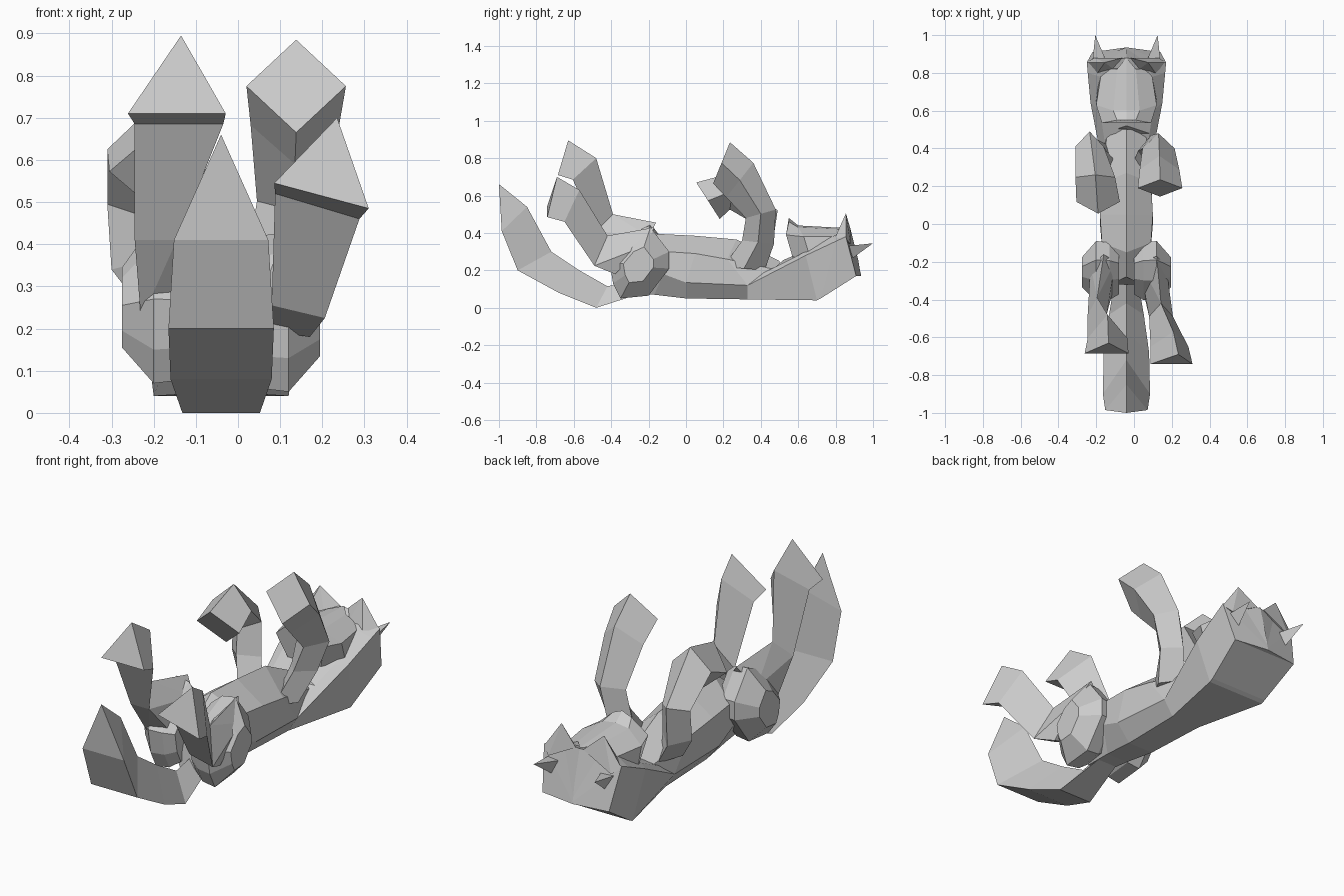
import bpy, bmesh, math

CX = -0.04  # spine line of the animal


def finish(name, bm):
    bmesh.ops.remove_doubles(bm, verts=bm.verts, dist=0.0005)
    bmesh.ops.recalc_face_normals(bm, faces=bm.faces)
    me = bpy.data.meshes.new(name)
    bm.to_mesh(me)
    bm.free()
    ob = bpy.data.objects.new(name, me)
    bpy.context.collection.objects.link(ob)
    return ob


def loft(name, rings):
    """Skin a row of rings with equal point counts and cap both ends."""
    bm = bmesh.new()
    rows = [[bm.verts.new(p) for p in r] for r in rings]
    n = len(rows[0])
    for a, b in zip(rows, rows[1:]):
        for i in range(n):
            j = (i + 1) % n
            bm.faces.new((a[i], a[j], b[j], b[i]))
    bm.faces.new(rows[0])
    bm.faces.new(rows[-1])
    return finish(name, bm)


def tri(cx, w, yf, zf, yr, zr, tilt=0, dx=0):
    """Triangular section: two outer corners and one inner ridge."""
    return [(cx - w, yf, zf + tilt), (cx + w, yf, zf - tilt), (cx + dx, yr, zr)]


def diamond(cx, w, yf, zf, yb, zb):
    ym, zm = (yf + yb) / 2, (zf + zb) / 2
    return [(cx, yf, zf), (cx + w, ym, zm), (cx, yb, zb), (cx - w, ym, zm)]


def sym(*half):
    """Ring from half outline points (half width, y, z), bottom to top."""
    right = [(CX + w, y, z) for w, y, z in half]
    left = [(CX - w, y, z) for w, y, z in reversed(half) if w > 0]
    return right + left


def hull(name, pts):
    bm = bmesh.new()
    for p in pts:
        bm.verts.new(p)
    bmesh.ops.convex_hull(bm, input=bm.verts)
    loose = [v for v in bm.verts if not v.link_faces]
    bmesh.ops.delete(bm, geom=loose, context='VERTS')
    bmesh.ops.dissolve_limit(bm, angle_limit=0.05, verts=bm.verts, edges=bm.edges)
    return finish(name, bm)


# Torso, lying on its back
loft("torso", [
    sym((.05, -.32, .08), (.08, -.32, .15), (.08, -.32, .25), (0, -.28, .30)),
    sym((.06, -.17, .07), (.13, -.12, .18), (.13, -.10, .30), (0, -.15, .395)),
    sym((.07, .00, .05), (.14, .00, .135), (.14, .05, .29), (0, .05, .385)),
    sym((.08, .33, .045), (.13, .33, .12), (.13, .22, .26), (0, .27, .365)),
    sym((.08, .50, .06), (.12, .48, .15), (.10, .50, .20), (0, .50, .25)),
])

# Head with the face turned up
loft("head", [
    sym((.08, .33, .045), (.13, .33, .12), (.11, .40, .18), (0, .40, .20)),
    sym((.16, .70, .04), (.19, .64, .28), (.14, .60, .28), (0, .58, .27)),
    sym((.16, .72, .05), (.205, .80, .355), (.14, .78, .38), (0, .78, .39)),
    sym((.18, .91, .17), (.21, .855, .38), (.10, .86, .42), (0, .88, .42)),
    sym((.0001, .935, .17), (.0001, .935, .18), (.0001, .93, .2), (0, .92, .26)),
])

# Muzzle and jaw
loft("muzzle", [
    sym((.09, .57, .27), (.13, .535, .39), (.05, .55, .46), (0, .55, .48)),
    sym((.16, .66, .28), (.16, .63, .38), (.07, .60, .43), (0, .60, .44)),
    sym((.14, .84, .30), (.13, .82, .38), (.05, .82, .42), (0, .88, .425)),
])
loft("jaw", [
    sym((.10, .47, .17), (.12, .48, .22), (0, .52, .255)),
    sym((.14, .64, .18), (.15, .62, .28), (0, .60, .29)),
])

# Broad ears and small spikes behind
for side, s in (("left", -1), ("right", 1)):
    ear = [(.21, .855, .37), (.02, .88, .42), (.07, .82, .40), (.16, .79, .36),
           (.17, .88, .34), (.115, .855, .505)]
    spike = [(.18, .86, .33), (.11, .87, .33), (.14, .87, .25), (.165, 1.0, .345)]
    for part, pts in (("ear", ear), ("head_spike", spike)):
        hull(side + "_" + part, [(CX + s * x, y, z) for x, y, z in pts])

# Curled tail
loft("tail", [
    tri(CX, .05, -.23, .08, -.25, .15),
    tri(CX, .092, -.48, .0, -.42, .115),
    tri(CX, .12, -.68, .08, -.57, .20),
    tri(CX, .125, -.90, .20, -.72, .30),
    tri(CX, .112, -.985, .41, -.85, .54),
    tri(CX, .0001, -1.0, .66, -1.0, .661),
])

# Faceted haunches, pointed toward the belly
outer = [(-.09, .21), (-.09, .30), (-.19, .43), (-.30, .38),
         (-.41, .25), (-.39, .13), (-.35, .05), (-.2, .065)]
for side, s, lift in (("left", -1, .02), ("right", 1, 0)):
    rings = []
    for off, k in ((.04, .75), (.09, .95), (.16, 1.0), (.235, .5)):
        rings.append([(CX + s * off, -.26 + (y + .26) * k, .22 + lift + (z - .22) * k)
                      for y, z in outer])
    loft(side + "_haunch", rings)

# Hind legs: thigh, hock, foot, overhanging sole
left_hock = tri(-.195, .05, -.48, .41, -.39, .50)
right_hock = tri(.143, .063, -.49, .24, -.42, .385, .015)
hull("left_thigh", left_hock + [(-.10, -.20, .38), (-.23, -.22, .35), (-.16, -.16, .455),
                                (-.11, -.35, .25), (-.23, -.36, .22)])
hull("right_thigh", right_hock + [(.03, -.20, .34), (.17, -.22, .33), (.12, -.17, .43),
                                  (.05, -.36, .20), (.17, -.38, .18)])
loft("left_hind_leg", [
    left_hock,
    tri(-.14, .105, -.605, .685, -.48, .80),
    tri(-.145, .116, -.685, .71, -.63, .895, 0, .01),
])
loft("right_hind_leg", [
    right_hock,
    tri(.188, .10, -.65, .49, -.57, .63, .03, .02),
    tri(.198, .112, -.742, .515, -.69, .70, .03, .037),
])

# Front legs bent above the chest
loft("right_front_leg", [
    diamond(.05, .06, .20, .22, .42, .20),
    diamond(.09, .07, .30, .36, .47, .34),
    diamond(.13, .085, .32, .48, .48, .525),
    diamond(.135, .105, .215, .59, .36, .775),
    diamond(.138, .118, .145, .665, .235, .885),
])
loft("left_front_leg", [
    diamond(-.14, .06, .20, .22, .42, .20),
    diamond(-.22, .08, .30, .36, .46, .32),
    diamond(-.235, .075, .33, .47, .49, .52),
    diamond(-.205, .105, .235, .525, .26, .725),
    diamond(-.19, .115, .18, .475, .055, .67),
])
